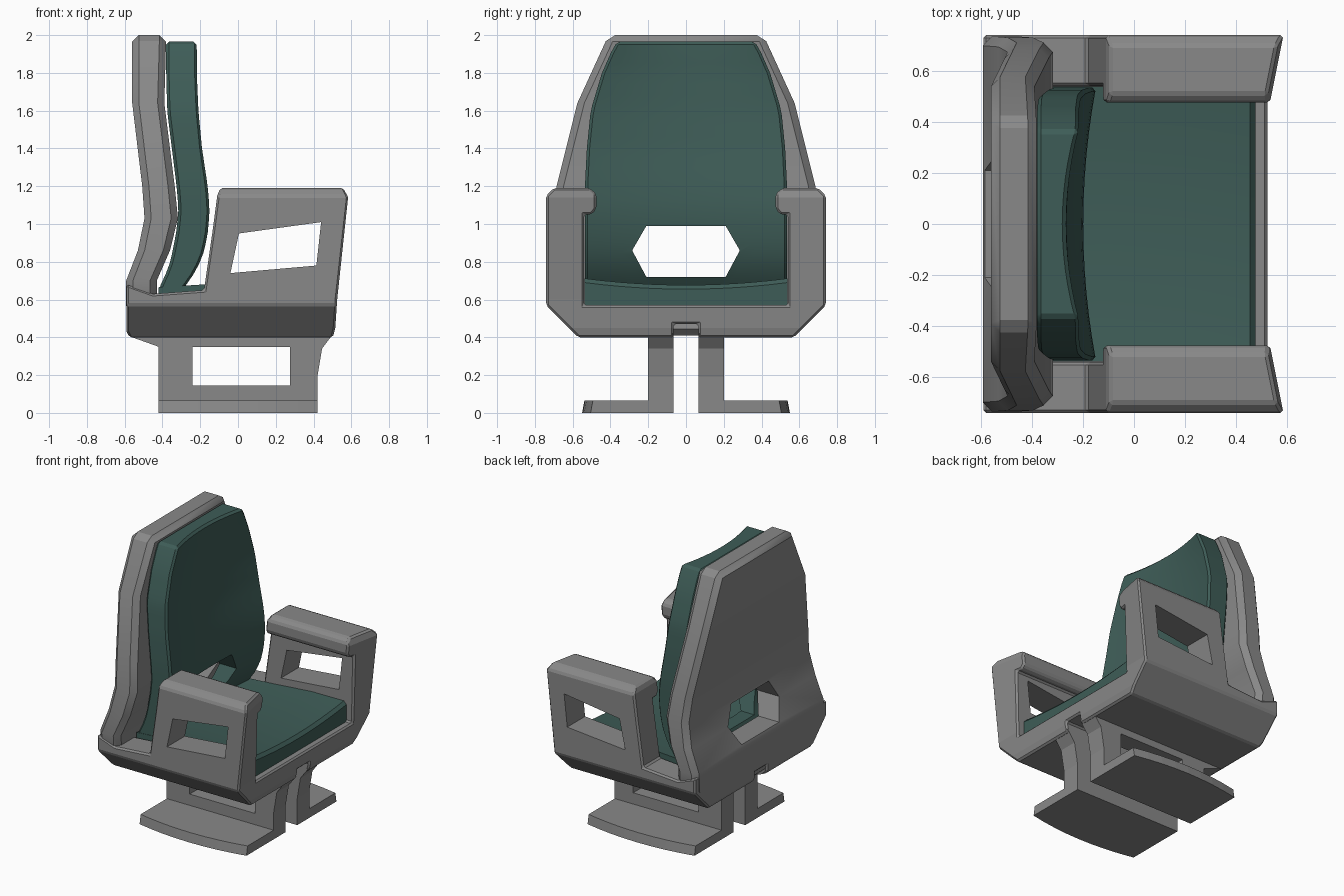
import bpy, bmesh, math

if "Cube" in bpy.data.objects:
    bpy.data.objects.remove(bpy.data.objects["Cube"])

def material(name, rgb):
    m = bpy.data.materials.new(name)
    m.diffuse_color = (*rgb, 1)
    m.use_nodes = True
    m.node_tree.nodes["Principled BSDF"].inputs["Base Color"].default_value = m.diffuse_color
    return m

GREY = material("grey_shell", (0.25, 0.25, 0.25))
GREEN = material("dark_green_fabric", (0.048, 0.108, 0.095))

def loft(name, rings, mat):
    """Bridge matching rings of points and cap both ends."""
    bm = bmesh.new()
    vs = [[bm.verts.new(p) for p in r] for r in rings]
    n = len(rings[0])
    for a, b in zip(vs, vs[1:]):
        for i in range(n):
            j = (i + 1) % n
            bm.faces.new((a[i], a[j], b[j], b[i]))
    bm.faces.new(vs[0])
    bm.faces.new(vs[-1])
    bmesh.ops.recalc_face_normals(bm, faces=bm.faces)
    me = bpy.data.meshes.new(name)
    bm.to_mesh(me)
    bm.free()
    me.materials.append(mat)
    ob = bpy.data.objects.new(name, me)
    bpy.context.collection.objects.link(ob)
    return ob

def prism(name, pts, axis, a, b, mat=GREY):
    """Extrude a 2D outline along an axis from a to b."""
    place = {"X": lambda p, t: (t, p[0], p[1]),
             "Y": lambda p, t: (p[0], t, p[1]),
             "Z": lambda p, t: (p[0], p[1], t)}[axis]
    return loft(name, [[place(p, t) for p in pts] for t in (a, b)], mat)

def activate(ob):
    bpy.ops.object.select_all(action="DESELECT")
    ob.select_set(True)
    bpy.context.view_layer.objects.active = ob

def boolean(ob, cutter, op="DIFFERENCE"):
    activate(ob)
    m = ob.modifiers.new("cut", "BOOLEAN")
    m.operation, m.solver, m.object = op, "EXACT", cutter
    bpy.ops.object.modifier_apply(modifier=m.name)
    bpy.data.objects.remove(cutter)

def bevel(ob, width, angle=35):
    activate(ob)
    m = ob.modifiers.new("bevel", "BEVEL")
    m.width, m.segments = width, 1
    m.limit_method, m.angle_limit = "ANGLE", math.radians(angle)
    bpy.ops.object.modifier_apply(modifier=m.name)

def smooth(ob, angle=30):
    activate(ob)
    bpy.ops.object.shade_smooth_by_angle(angle=math.radians(angle))

def mirrored(half):
    return half + [(-y, z) for y, z in reversed(half)]

def interp(table, z):
    for a, b in zip(table, table[1:]):
        if z <= b[0]:
            t = (z - a[0]) / (b[0] - a[0])
            return [p + (q - p) * t for p, q in zip(a, b)]
    return table[-1]

# Seat shell with arms: U-shaped section trimmed by the side silhouette
section = mirrored([(.065, .47), (.065, .40), (.57, .40), (.74, .57), (.74, 1.15),
                    (.70, 1.19), (.51, 1.19), (.475, 1.16), (.475, 1.08),
                    (.50, 1.05), (.54, 1.05), (.54, .57)])
side = [(.50, .39), (.515, .45), (.525, .60), (.585, 1.14), (.565, 1.20), (-.09, 1.20),
        (-.11, 1.15), (-.135, .96), (-.18, .65), (-.45, .63), (-.59, .68), (-.59, .43),
        (-.57, .39)]
shell = prism("seat_shell_with_arms", section, "X", -.8, .8)
boolean(shell, prism("side_trim", side, "Y", -1, 1), "INTERSECT")
bevel(shell, .018)
for v in shell.data.vertices:      # arm fronts slant inward in plan
    if v.co.z > 1.0 and v.co.x > .5:
        v.co.x -= (.74 - abs(v.co.y)) * .2
window = [(.005, .95), (.44, 1.01), (.415, .78), (-.04, .74)]
boolean(shell, prism("arm_window", window, "Y", -1, 1))

# Hexagonal opening shared by back shell and back cushion
HEX = [(.21, .72), (.285, .86), (.21, .99), (-.21, .99), (-.285, .86), (-.21, .72)]

# Back shell: z, half width, rear x, front x
back = [(.41, .57, -.575, -.40), (.57, .73, -.592, -.43), (.70, .735, -.592, -.43),
        (.86, .73, -.53, -.36), (1.03, .71, -.495, -.318), (1.2, .685, -.507, -.335),
        (1.64, .575, -.56, -.39), (2.0, .41, -.56, -.38)]
back_shell = loft("back_shell", [[(xb, -w, z), (xf, -w, z), (xf, w, z), (xb, w, z)]
                                 for z, w, xb, xf in back], GREY)
bevel(back_shell, .035)
boolean(back_shell, prism("back_hole", HEX, "X", -.9, .3))
smooth(back_shell)

# Back cushion: z, half width, rear x, front x; front is hollowed across the width
pad = [(.62, .535, -.42, -.32), (.68, .535, -.41, -.27), (.76, .535, -.37, -.215),
       (.86, .535, -.345, -.175), (.97, .535, -.325, -.155), (1.08, .535, -.315, -.148),
       (1.2, .535, -.325, -.158), (1.4, .525, -.35, -.188), (1.6, .505, -.375, -.207),
       (1.8, .445, -.38, -.215), (1.935, .385, -.38, -.214), (1.965, .365, -.38, -.216)]
N = 12
rings = []
for i in range(25):
    z = .62 + (1.965 - .62) * i / 24
    _, w, xb, xf = interp(pad, z)
    ys = [w * (2 * k / N - 1) for k in range(N + 1)]
    ring = [(xb, -w, z)]
    ring += [(xf - .05 * (1 - (y / w) ** 2), y, z) for y in ys]
    rings.append(ring + [(xb, w, z)])
back_cushion = loft("back_cushion", rings, GREEN)
bevel(back_cushion, .015, 50)
boolean(back_cushion, prism("cushion_hole", HEX, "X", -.9, .3))
smooth(back_cushion)

# Seat cushion: dished across the width, rising towards the front
rings = []
for k in range(N + 1):
    y = .538 * (2 * k / N - 1)
    d = .035 * (1 - (y / .538) ** 2)
    rings.append([(-.42, y, .55), (.475, y, .55), (.475, y, .69 - d), (.455, y, .712 - d),
                  (.2, y, .71 - d), (-.1, y, .685 - d), (-.42, y, .665 - d)])
smooth(loft("seat_cushion", rings, GREEN))

# Pedestal legs and curved feet on both sides
leg_side = [(-.42, 0), (.42, 0), (.42, .19), (.445, .34), (.505, .42), (-.56, .42),
            (-.56, .40), (-.42, .35)]
hole = [(-.24, .145), (.275, .145), (.275, .35), (-.24, .35)]
for s, label in ((1, "left"), (-1, "right")):
    leg = prism(label + "_leg", leg_side, "Y", s * .065, s * .2)
    boolean(leg, prism("leg_window", hole, "Y", -1, 1))
    outer = [(.42 - .84 * i / 8, s * (.55 - .045 * (i / 4 - 1) ** 2)) for i in range(9)]
    foot = prism(label + "_foot", [(-.42, s * .067), (.42, s * .067)] + outer, "Z", 0, .065)
    activate(foot)
    for v in foot.data.vertices:   # slight chamfered lean on the outer rim
        if v.co.z > .05 and abs(v.co.y) > .3:
            v.co.y -= s * .012
